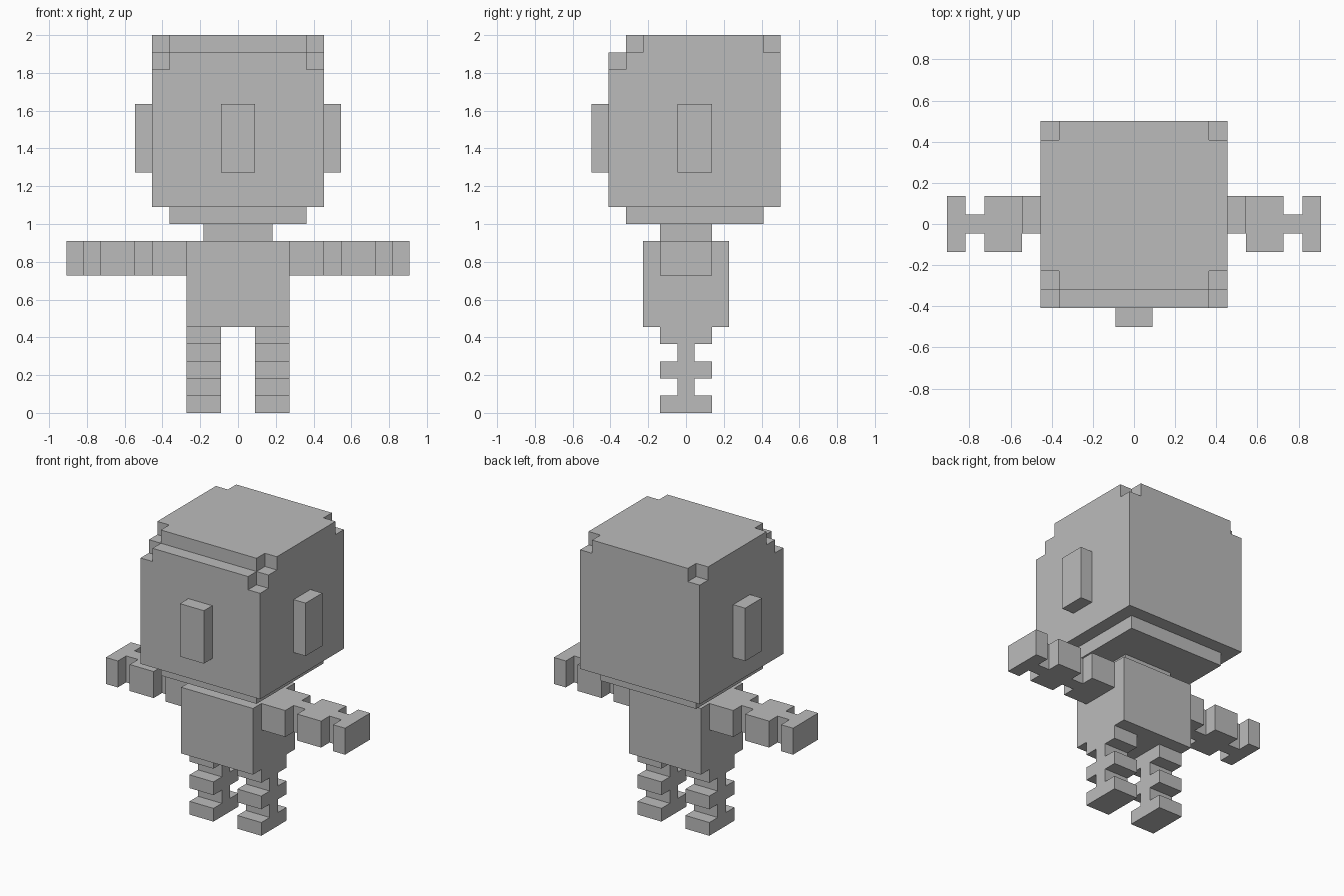
import bpy
import bmesh
import math
from itertools import product
from mathutils import Vector

if "Cube" in bpy.data.objects:
    bpy.data.objects.remove(bpy.data.objects["Cube"])

U = 1 / 11          # block size: the figure is 22 blocks tall
Y_SHIFT = -0.5      # blocks are centred half a step off in y

grey = bpy.data.materials.new("plain_grey")
grey.diffuse_color = (0.5, 0.5, 0.5, 1)
grey.use_nodes = True
grey.node_tree.nodes["Principled BSDF"].inputs["Base Color"].default_value = grey.diffuse_color


def box(x0, x1, y0, y1, z0, z1):
    """Set of unit blocks filling a cuboid."""
    return set(product(range(x0, x1), range(y0, y1), range(z0, z1)))


def mirror(blocks):
    return {(-1 - x, y, z) for x, y, z in blocks}


parts = {}

# Head: big cube with a stepped front brow and nicked top corners
head = box(-5, 5, -4, 6, 12, 22)
head -= box(-5, 5, -4, -3, 21, 22)
for x in (-5, 4):
    head -= {(x, -4, 20), (x, -3, 21), (x, 5, 21)}
parts["head"] = head
parts["chin"] = box(-4, 4, -3, 5, 11, 12)
parts["nose"] = box(-1, 1, -5, -4, 14, 18)

# Neck and torso
parts["neck"] = box(-2, 2, -1, 2, 10, 11)
parts["torso"] = box(-3, 3, -2, 3, 5, 10)

# Ears and jointed limbs, narrow at every joint
ear = box(5, 6, 0, 2, 14, 18)
arm = box(3, 10, 0, 1, 8, 10)
for x0, x1 in ((3, 5), (6, 8), (9, 10)):
    arm |= box(x0, x1, -1, 2, 8, 10)
leg = box(1, 3, 0, 1, 0, 5)
for z in (0, 2, 4):
    leg |= box(1, 3, -1, 2, z, z + 1)
for name, blocks in (("ear", ear), ("arm", arm), ("leg", leg)):
    parts["left_" + name] = blocks
    parts["right_" + name] = mirror(blocks)

filled = set().union(*parts.values())


def build(name, blocks):
    """Outer skin of a part, with flat areas merged into large faces."""
    bm = bmesh.new()
    for cell in blocks:
        centre = Vector(cell) + Vector((0.5, 0.5 + Y_SHIFT, 0.5))
        for axis, sign in product(range(3), (-1, 1)):
            neighbour = list(cell)
            neighbour[axis] += sign
            if tuple(neighbour) in filled:
                continue
            n, a, b = Vector(), Vector(), Vector()
            n[axis] = sign * 0.5
            a[(axis + 1) % 3] = 0.5
            b[(axis + 2) % 3] = 0.5 * sign
            mid = centre + n
            corners = (mid - a - b, mid + a - b, mid + a + b, mid - a + b)
            bm.faces.new([bm.verts.new(c * U) for c in corners])
    bmesh.ops.remove_doubles(bm, verts=bm.verts, dist=U * 0.01)
    bmesh.ops.dissolve_limit(bm, angle_limit=math.radians(1),
                             verts=bm.verts, edges=bm.edges)
    mesh = bpy.data.meshes.new(name)
    bm.to_mesh(mesh)
    bm.free()
    mesh.materials.append(grey)
    bpy.context.collection.objects.link(bpy.data.objects.new(name, mesh))


for part_name, part_blocks in parts.items():
    build(part_name, part_blocks)
